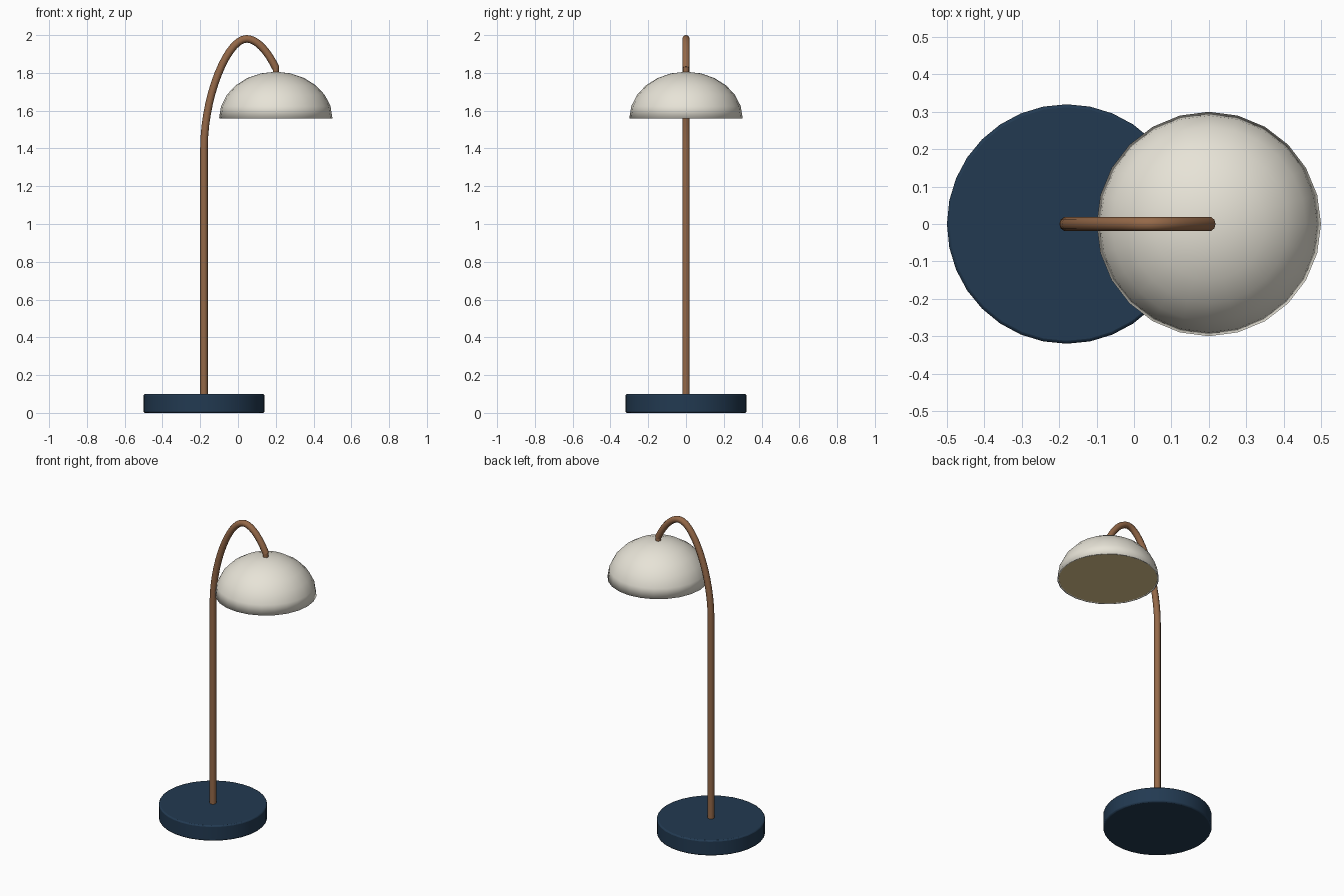
import bpy, bmesh, math
from mathutils import Vector

if "Cube" in bpy.data.objects:
    bpy.data.objects.remove(bpy.data.objects["Cube"])

POST_X, SHADE_X = -0.18, 0.2


def material(name, rgb):
    m = bpy.data.materials.new(name)
    m.diffuse_color = (*rgb, 1)
    m.use_nodes = True
    m.node_tree.nodes["Principled BSDF"].inputs["Base Color"].default_value = m.diffuse_color
    return m


navy = material("navy", (0.016, 0.042, 0.083))
copper = material("copper", (0.30, 0.14, 0.065))
cream = material("cream", (0.80, 0.77, 0.68))
warm = material("warm_glow", (0.75, 0.58, 0.28))


def finish(ob, mat, angle=40):
    ob.data.materials.append(mat)
    bpy.ops.object.select_all(action='DESELECT')
    ob.select_set(True)
    bpy.context.view_layer.objects.active = ob
    bpy.ops.object.shade_smooth_by_angle(angle=math.radians(angle))
    return ob


def cylinder(name, x, z0, z1, r, sides, mat):
    bpy.ops.mesh.primitive_cylinder_add(vertices=sides, radius=r, depth=z1 - z0,
                                        location=(x, 0, (z0 + z1) / 2))
    ob = bpy.context.object
    ob.name = name
    return finish(ob, mat)


# Round base with softened edges
base = cylinder("base", POST_X, 0, 0.1, 0.32, 32, navy)
bev = base.modifiers.new("soft_edge", 'BEVEL')
bev.width, bev.segments = 0.008, 2
bev.limit_method, bev.angle_limit = 'ANGLE', math.radians(40)

# Post and curved neck: one swept tube
curve = bpy.data.curves.new("neck", 'CURVE')
curve.dimensions = '3D'
curve.bevel_depth, curve.bevel_resolution = 0.02, 3
curve.resolution_u, curve.use_fill_caps = 14, True
spline = curve.splines.new('BEZIER')
# each row: left handle, point, right handle as (x, z)
path = [((-0.18, 0.06), (-0.18, 0.09), (-0.18, 0.5)),
        ((-0.18, 1.0), (-0.18, 1.40), (-0.18, 1.68)),
        ((-0.055, 1.98), (0.045, 1.98), (0.11, 1.98)),
        ((0.17, 1.89), (0.20, 1.825), (0.21, 1.80))]
spline.bezier_points.add(len(path) - 1)
for p, (l, c, r) in zip(spline.bezier_points, path):
    p.handle_left_type = p.handle_right_type = 'FREE'
    p.handle_left, p.co, p.handle_right = [Vector((x, 0, z)) for x, z in (l, c, r)]
neck = bpy.data.objects.new("post_and_neck", curve)
bpy.context.collection.objects.link(neck)
neck.data.materials.append(copper)

# Small socket joining the neck to the shade
cylinder("shade_socket", SHADE_X, 1.795, 1.83, 0.016, 16, copper)

# Dome shade: half sphere, flattened, with a thin wall
bpy.ops.mesh.primitive_uv_sphere_add(segments=24, ring_count=12, radius=0.3,
                                     location=(SHADE_X, 0, 1.56))
shade = bpy.context.object
shade.name = "shade"
bm = bmesh.new()
bm.from_mesh(shade.data)
bmesh.ops.delete(bm, geom=[v for v in bm.verts if v.co.z < -0.001], context='VERTS')
bmesh.ops.scale(bm, vec=(1, 1, 0.82), verts=bm.verts)
bm.to_mesh(shade.data)
bm.free()
wall = shade.modifiers.new("wall", 'SOLIDIFY')
wall.thickness, wall.offset = 0.008, -1
finish(shade, cream)

# Glowing diffuser disc closing the shade
cylinder("diffuser", SHADE_X, 1.562, 1.568, 0.291, 24, warm)
